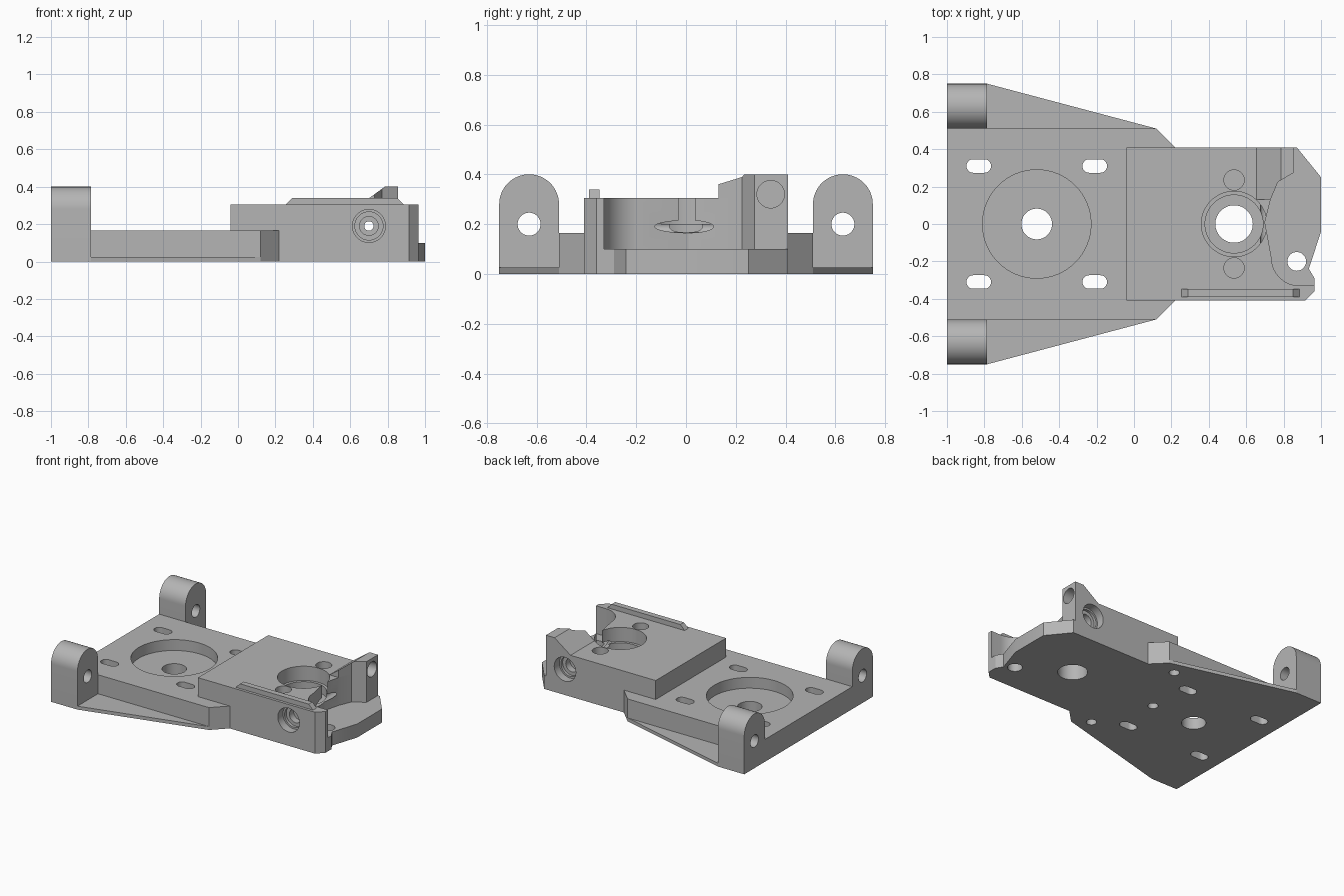
import bpy, bmesh
from math import cos, sin, pi
from mathutils import Matrix

if "Cube" in bpy.data.objects:
    bpy.data.objects.remove(bpy.data.objects["Cube"], do_unlink=True)

grey = bpy.data.materials.new("mid grey")
grey.use_nodes = True
grey.diffuse_color = (0.46, 0.46, 0.46, 1)
grey.node_tree.nodes["Principled BSDF"].inputs["Base Color"].default_value = (0.46, 0.46, 0.46, 1)

# Maps from (profile u, profile v, depth) to x, y, z for each extrusion axis
AXES = {"x": lambda u, v, d: (d, u, v),
        "y": lambda u, v, d: (u, d, v),
        "z": lambda u, v, d: (u, v, d)}


def prism(name, pts, lo, hi, axis="z"):
    """Solid made by extruding a closed profile along an axis."""
    bm = bmesh.new()
    ends = [[bm.verts.new(AXES[axis](u, v, d)) for u, v in pts] for d in (lo, hi)]
    n = len(pts)
    bm.faces.new(ends[0])
    bm.faces.new(ends[1])
    for i in range(n):
        j = (i + 1) % n
        bm.faces.new((ends[0][i], ends[0][j], ends[1][j], ends[1][i]))
    bmesh.ops.recalc_face_normals(bm, faces=bm.faces)
    mesh = bpy.data.meshes.new(name)
    bm.to_mesh(mesh)
    bm.free()
    mesh.materials.append(grey)
    ob = bpy.data.objects.new(name, mesh)
    bpy.context.scene.collection.objects.link(ob)
    return ob


def arc(cx, cy, r, start, end, n):
    """Points on an arc, angles in half turns."""
    return [(cx + r * cos(pi * (start + (end - start) * i / n)),
             cy + r * sin(pi * (start + (end - start) * i / n))) for i in range(n + 1)]


def hole(u, v, r, lo, hi, axis="z"):
    return prism("cutter", arc(u, v, r, 0, 2, 64)[:-1], lo, hi, axis)


def slot(x, y, half, r):
    pts = arc(x + half, y, r, -0.5, 0.5, 16) + arc(x - half, y, r, 0.5, 1.5, 16)
    return prism("cutter", pts, -1, 1)


def boolean(ob, cutters, operation="DIFFERENCE"):
    """Apply each cutter, then remove it."""
    for c in cutters:
        c.hide_render = True
        m = ob.modifiers.new("cut", "BOOLEAN")
        m.operation, m.solver, m.object = operation, "EXACT", c
        bpy.context.view_layer.update()
        new = bpy.data.meshes.new_from_object(ob.evaluated_get(bpy.context.evaluated_depsgraph_get()))
        ob.modifiers.clear()
        ob.data = new
        bpy.data.objects.remove(c, do_unlink=True)


def mirror_y(ob, name):
    """Copy of a part on the other side."""
    twin = bpy.data.objects.new(name, ob.data.copy())
    twin.data.transform(Matrix.Scale(-1, 4, (0, 1, 0)))
    twin.data.flip_normals()
    bpy.context.scene.collection.objects.link(twin)
    return twin


# Base deck with round recess, adjusting slots and blind holes from below
deck = prism("base_deck", [(-1, -0.51), (0.12, -0.51), (0.22, -0.41),
                           (0.22, 0.41), (0.12, 0.51), (-1, 0.51)], 0, 0.165)
cuts = [hole(-0.52, 0, 0.29, 0.085, 1), hole(-0.52, 0, 0.082, -1, 1), hole(-0.165, 0, 0.035, -1, 0.1)]
for s in (-1, 1):
    cuts += [slot(x, 0.31 * s, 0.03, 0.036) for x in (-0.83, -0.21)]
    cuts.append(hole(0.01, 0.43 * s, 0.035, -1, 0.1))
boolean(deck, cuts)

# Thin side flanges
flange = prism("left_flange", [(-0.785, 0.51), (0.12, 0.51), (-0.785, 0.75)], 0, 0.025)

# Round-topped lugs with cross holes
lug = prism("left_lug", [(0.51, 0), (0.75, 0)] + arc(0.63, 0.28, 0.12, 0, 1, 32), -1, -0.785, "x")
boolean(lug, [hole(0.63, 0.2, 0.046, -2, 1, "x")])
sides = [flange, lug, mirror_y(flange, "right_flange"), mirror_y(lug, "right_lug")]

# Low nose plate
nose = prism("nose_plate", [(0.22, -0.41), (0.915, -0.41), (0.965, -0.36), (0.965, -0.29), (0.935, -0.24),
                            (1, -0.04), (1, 0.25), (0.87, 0.41), (0.22, 0.41)], 0, 0.1)
boolean(nose, [hole(0.535, 0, 0.1, -1, 1), hole(0.87, -0.2, 0.05, -1, 1)])

# Bearing block with scooped end
outline = ([(-0.04, -0.41), (0.915, -0.41), (0.965, -0.36), (0.965, -0.33)]
           + arc(0.885, -0.18, 0.15, 1.5, 1, 16)
           + [(0.7, 0.01), (0.73, 0.13), (0.77, 0.225), (0.855, 0.275), (0.855, 0.41), (-0.04, 0.41)])
block = prism("bearing_block", outline, 0.1, 0.305)
cuts = [hole(0.535, 0, 0.1, -1, 1), hole(0.535, 0, 0.155, 0.138, 1), hole(0.535, 0, 0.175, 0.2, 1)]
cuts += [hole(0.535, 0.235 * s, 0.054, 0.2, 1) for s in (-1, 1)]
cuts.append(hole(0.7, 0.19, 0.025, -1, 1, "y"))
for s in (-1, 1):
    for r, depth in ((0.088, 0.35), (0.075, 0.33), (0.05, 0.28)):
        cuts.append(hole(0.7, 0.19, r, *sorted((s * depth, s)), "y"))
cuts.append(hole(0.34, 0.32, 0.055, 0.755, 2, "x"))
boolean(block, cuts)

# Ramped tower, trimmed to the block outline
tower = prism("ramped_tower", [(0.655, 0.305), (0.785, 0.4), (0.95, 0.4), (0.95, 0.305)], 0.13, 0.5, "y")
boolean(tower, [prism("cutter", outline, 0, 1)], "INTERSECT")
boolean(tower, [hole(0.34, 0.32, 0.055, 0.755, 2, "x")])

# Narrow rail with sloped ends
rail = prism("top_rail", [(0.255, 0.305), (0.29, 0.34), (0.85, 0.34), (0.885, 0.305)], -0.39, -0.348, "y")

# Smooth round walls, keep machined edges sharp
bpy.ops.object.select_all(action="DESELECT")
for ob in [deck, nose, block, tower, rail] + sides:
    ob.select_set(True)
    bpy.context.view_layer.objects.active = ob
bpy.ops.object.shade_smooth_by_angle(angle=pi / 9)
